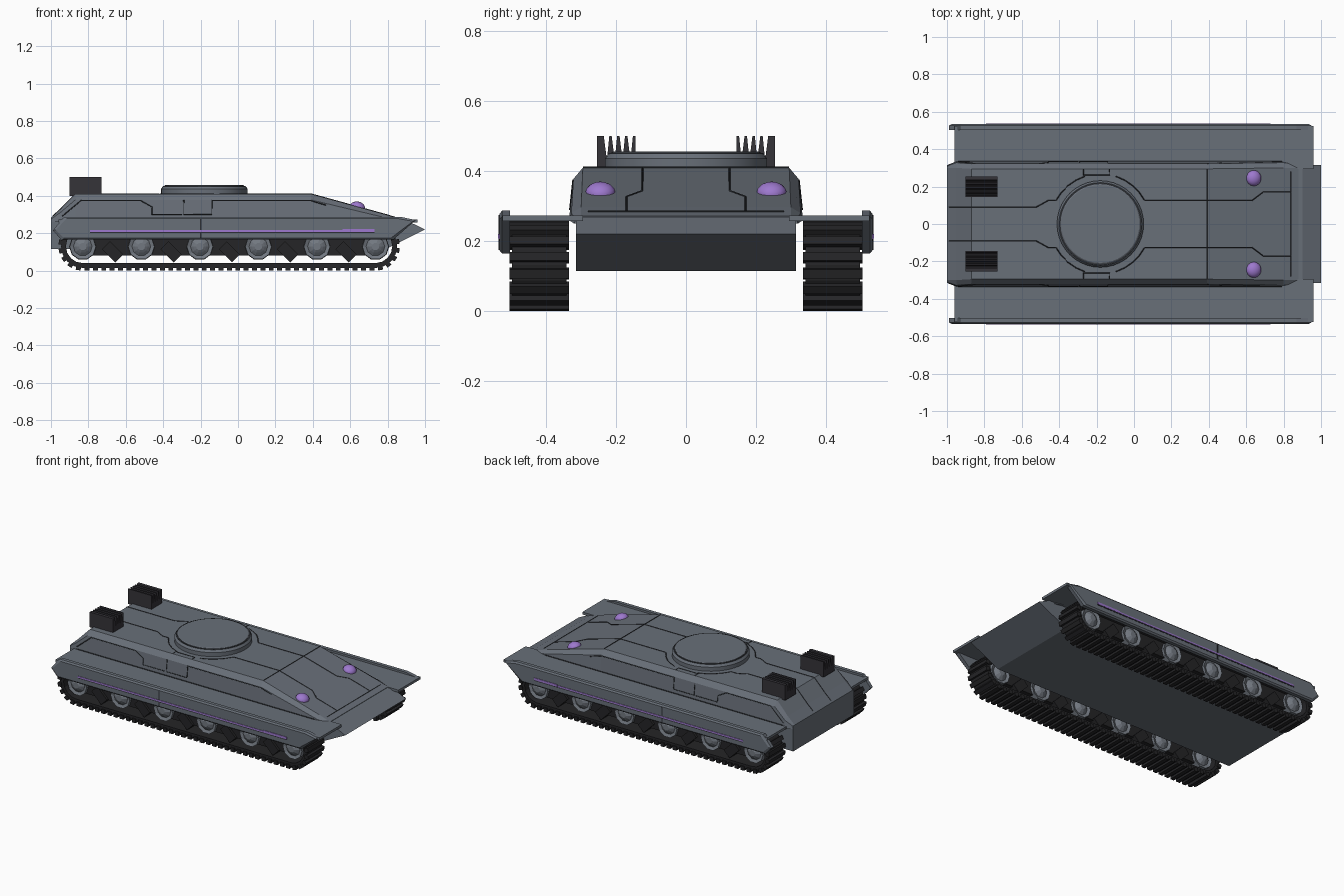
import bpy, bmesh, math
from mathutils import Matrix, Vector

if "Cube" in bpy.data.objects:
    bpy.data.objects.remove(bpy.data.objects["Cube"])


def material(name, rgb):
    m = bpy.data.materials.new(name)
    m.use_nodes = True
    m.diffuse_color = (*rgb, 1)
    m.node_tree.nodes["Principled BSDF"].inputs["Base Color"].default_value = (*rgb, 1)
    return m


ARMOUR = material("blue grey armour", (0.14, 0.16, 0.19))
WHEEL = material("wheel grey", (0.17, 0.19, 0.22))
RUBBER = material("track black", (0.018, 0.018, 0.02))
GRILLE = material("grille charcoal", (0.035, 0.033, 0.04))
SEAM = material("seam dark", (0.025, 0.028, 0.033))
VIOLET = material("violet glow", (0.34, 0.19, 0.62))


def finish(name, bm, mat, mirror=False, smooth=None):
    bmesh.ops.recalc_face_normals(bm, faces=bm.faces)
    me = bpy.data.meshes.new(name)
    bm.to_mesh(me)
    bm.free()
    me.materials.append(mat)
    ob = bpy.data.objects.new(name, me)
    bpy.context.collection.objects.link(ob)
    if smooth:
        bpy.ops.object.select_all(action="DESELECT")
        bpy.context.view_layer.objects.active = ob
        ob.select_set(True)
        bpy.ops.object.shade_smooth_by_angle(angle=math.radians(smooth))
    if mirror:
        mod = ob.modifiers.new("mirror", "MIRROR")
        mod.use_axis = (False, True, False)
        mod.use_mirror_merge = False
    return ob


def loft(bm, rings, caps=True, closed=False):
    loops = [[bm.verts.new(p) for p in ring] for ring in rings]
    pairs = list(zip(loops, loops[1:])) + ([(loops[-1], loops[0])] if closed else [])
    for a, b in pairs:
        for i in range(len(a)):
            j = (i + 1) % len(a)
            bm.faces.new((a[i], a[j], b[j], b[i]))
    if caps:
        bm.faces.new(loops[0])
        bm.faces.new(loops[-1])


def prism_y(bm, outline, lo, hi):
    loft(bm, [[(x, y, z) for x, z in outline] for y in (lo, hi)])


def box(bm, centre, size, turn=0):
    m = Matrix.Translation(centre) @ Matrix.Rotation(turn, 4, "Y") @ Matrix.Diagonal((*size, 1))
    bmesh.ops.create_cube(bm, size=1, matrix=m)


def revolve(bm, profile, centre, axis, sides):
    """Spin (radius, height) pairs round the y or z axis."""
    rings = []
    for r, h in profile:
        ring = []
        for k in range(sides):
            a = math.tau * k / sides
            u, v = r * math.cos(a), r * math.sin(a)
            ring.append(Vector(centre) + Vector((u, v, h) if axis == "z" else (u, h, v)))
        rings.append(ring)
    loft(bm, rings)


# Lower hull with wedge nose
bm = bmesh.new()
prism_y(bm, [(-1, .115), (.79, .115), (1, .22), (.9, .268), (.8, .275), (-1, .28)], -.315, .315)
finish("lower_hull", bm, ARMOUR)

# Upper hull: x, then half-width and height of foot, shoulder and deck
bm = bmesh.new()
stations = [
    (-1, (.315, .26), (.31, .275), (.3, .282)),
    (-.95, (.335, .26), (.328, .31), (.3, .328)),
    (-.87, (.335, .26), (.322, .378), (.295, .41)),
    (.39, (.335, .26), (.322, .378), (.295, .41)),
    (.8, (.335, .26), (.328, .28), (.3, .297)),
    (.88, (.32, .25), (.315, .262), (.3, .272)),
]
loft(bm, [[(x, -y, z) for y, z in half] + [(x, y, z) for y, z in reversed(half)]
          for x, *half in stations])
finish("upper_hull", bm, ARMOUR)

# Fenders and side skirts
bm = bmesh.new()
box(bm, (0, .41, .266), (1.92, .23, .016))
finish("fender", bm, ARMOUR, True)

bm = bmesh.new()
skirt = [(-.93, .287), (-.99, .215), (-.945, .165), (.83, .165), (.95, .27), (.87, .287)]
inner = [(x, .503, z) for x, z in skirt]
outer = [(x, .526, z) for x, z in skirt]
face = [(x * .985, .534, .225 + (z - .225) * .85) for x, z in skirt]
loft(bm, [inner, outer, face])
finish("side_skirt", bm, ARMOUR, True)

bm = bmesh.new()
box(bm, (-.03, .534, .211), (1.52, .006, .01))
box(bm, (.645, .534, .214), (.17, .007, .014))
finish("skirt_light_strip", bm, VIOLET, True)

bm = bmesh.new()
box(bm, (-.2, .533, .225), (.008, .006, .1))
box(bm, (-.03, .533, .203), (1.52, .005, .005))
finish("skirt_seam", bm, SEAM, True)

# Track belts with cleats, laid along a stadium loop
REAR, FRONT, AXLE, RADIUS = -.83, .735, .13, .115
STRAIGHT = FRONT - REAR
PERIMETER = 2 * STRAIGHT + math.tau * RADIUS


def on_track(t, r=RADIUS):
    """Point on the loop and the angle of its outward normal."""
    d = (t % 1) * PERIMETER
    arc = math.pi * RADIUS
    if d < STRAIGHT:
        return REAR + d, AXLE - r, -math.pi / 2
    if d < STRAIGHT + arc:
        a, cx = -math.pi / 2 + (d - STRAIGHT) / RADIUS, FRONT
    elif d < 2 * STRAIGHT + arc:
        return FRONT - (d - STRAIGHT - arc), AXLE + r, math.pi / 2
    else:
        a, cx = math.pi / 2 + (d - 2 * STRAIGHT - arc) / RADIUS, REAR
    return cx + r * math.cos(a), AXLE + r * math.sin(a), a


bm = bmesh.new()
LINKS = 86
rings = []
for k in range(LINKS):
    (x0, z0, _), (x1, z1, _) = on_track(k / LINKS, .09), on_track(k / LINKS, .116)
    rings.append([(x0, .342, z0), (x1, .342, z1), (x1, .498, z1), (x0, .498, z0)])
loft(bm, rings, caps=False, closed=True)
for k in range(LINKS):
    x, z, a = on_track((k + .5) / LINKS, .117)
    box(bm, (x, .42, z), (.026, .17, .026), -a)
finish("track", bm, RUBBER, True)

# Dark running gear behind the wheels
bm = bmesh.new()
box(bm, (-.05, .42, .13), (1.56, .1, .1))
for k in range(5):
    box(bm, (-.67 + .312 * k, .42, .1), (.1, .13, .06), math.pi / 4)
finish("suspension", bm, RUBBER, True)

# Six road wheels a side, dished on both faces
bm = bmesh.new()
half = [(.02, .078), (.034, .07), (.05, .058), (.07, .066), (.073, .03)]
dish = [(r, -h) for r, h in half] + [(r, h) for r, h in reversed(half)]
for k in range(6):
    revolve(bm, dish, (-.83 + .313 * k, .42, .128), "y", 10)
finish("road_wheel", bm, WHEEL, True)

# Turret ring
bm = bmesh.new()
revolve(bm, [(.232, .4), (.232, .436), (.222, .45), (.214, .45)], (-.18, 0, 0), "z", 40)
finish("turret_ring", bm, ARMOUR, smooth=30)
bm = bmesh.new()
revolve(bm, [(.221, .44), (.221, .4515)], (-.18, 0, 0), "z", 40)
finish("turret_ring_groove", bm, SEAM, smooth=30)
bm = bmesh.new()
revolve(bm, [(.213, .44), (.213, .454), (.208, .457)], (-.18, 0, 0), "z", 40)
finish("turret_cap", bm, ARMOUR, smooth=30)

# Finned exhaust grilles
bm = bmesh.new()
FINS, PITCH = 5, .0225
zigzag = [(.255, .4), (.145, .4)]
for k in range(FINS):
    y = .145 + k * PITCH
    zigzag += [(y, .5), (y + .007, .5), (y + .0125, .445), (y + .0155, .445)]
zigzag[-2:] = [(.252, .5), (.255, .5)]
loft(bm, [[(x, y, z) for y, z in zigzag] for x in (-.9, -.73)])
finish("exhaust_grille", bm, GRILLE, True)

# Headlight domes on the glacis
bm = bmesh.new()
tilt = Matrix.Translation((.64, .245, .339)) @ Matrix.Rotation(.27, 4, "Y")
bmesh.ops.create_uvsphere(bm, u_segments=14, v_segments=8, radius=1,
                          matrix=tilt @ Matrix.Diagonal((.042, .043, .03, 1)))
finish("headlight", bm, VIOLET, True, 40)


# Panel seams, drawn as thin ribs that follow the hull
def deck(x, y):
    """Height of the deck above the given x."""
    for (xa, *a), (xb, *b) in zip(stations, stations[1:]):
        if xa <= x <= xb:
            t = (x - xa) / (xb - xa)
            return a[2][1] + t * (b[2][1] - a[2][1])


def flank(x, z):
    """Half-width of the hull side at the given height."""
    return .335 - .013 * (z - .26) / .118


def seam(name, points):
    cu = bpy.data.curves.new(name, "CURVE")
    cu.dimensions = "3D"
    cu.bevel_depth = .0028
    cu.bevel_resolution = 0
    for side in (1, -1):
        sp = cu.splines.new("POLY")
        sp.points.add(len(points) - 1)
        for p, (x, y, z) in zip(sp.points, points):
            p.co = (x, y * side, z, 1)
    cu.materials.append(SEAM)
    bpy.context.collection.objects.link(bpy.data.objects.new(name, cu))


def deck_seam(name, pts):
    seam(name, [(x, y, deck(x, y)) for x, y in pts])


def flank_seam(name, pts):
    seam(name, [(x, flank(x, z), z) for x, z in pts])


deck_seam("rear_deck_seam", [(-.99, .092), (-.95, .092), (-.87, .092), (-.52, .092), (-.46, .125), (-.42, .125)])
deck_seam("front_deck_seam", [(.06, .125), (.39, .125), (.63, .125), (.69, .17), (.8, .17), (.84, .17)])
deck_seam("glacis_seam", [(.39, 0), (.39, .295)])
deck_seam("nose_seam", [(.84, 0), (.84, .28)])
for start in (28, 108):
    arc = [math.radians(start + 11 * k) for k in range(5)]
    deck_seam("turret_arc_seam", [(-.18 + .268 * math.cos(a), .268 * math.sin(a)) for a in arc])
deck_seam("turret_side_seam", [(-.27, .295), (-.27, .262), (-.13, .262), (-.13, .295)])
flank_seam("rear_flank_seam", [(-.94, .29), (-.84, .374), (-.52, .374), (-.46, .34), (-.46, .3), (-.3, .3)])
flank_seam("flank_hatch_seam", [(-.29, .376), (-.29, .3), (-.14, .3), (-.14, .376)])
flank_seam("front_flank_seam", [(-.14, .374), (.39, .374), (.47, .35)])
flank_seam("hull_foot_seam", [(-.94, .276), (.79, .276)])
